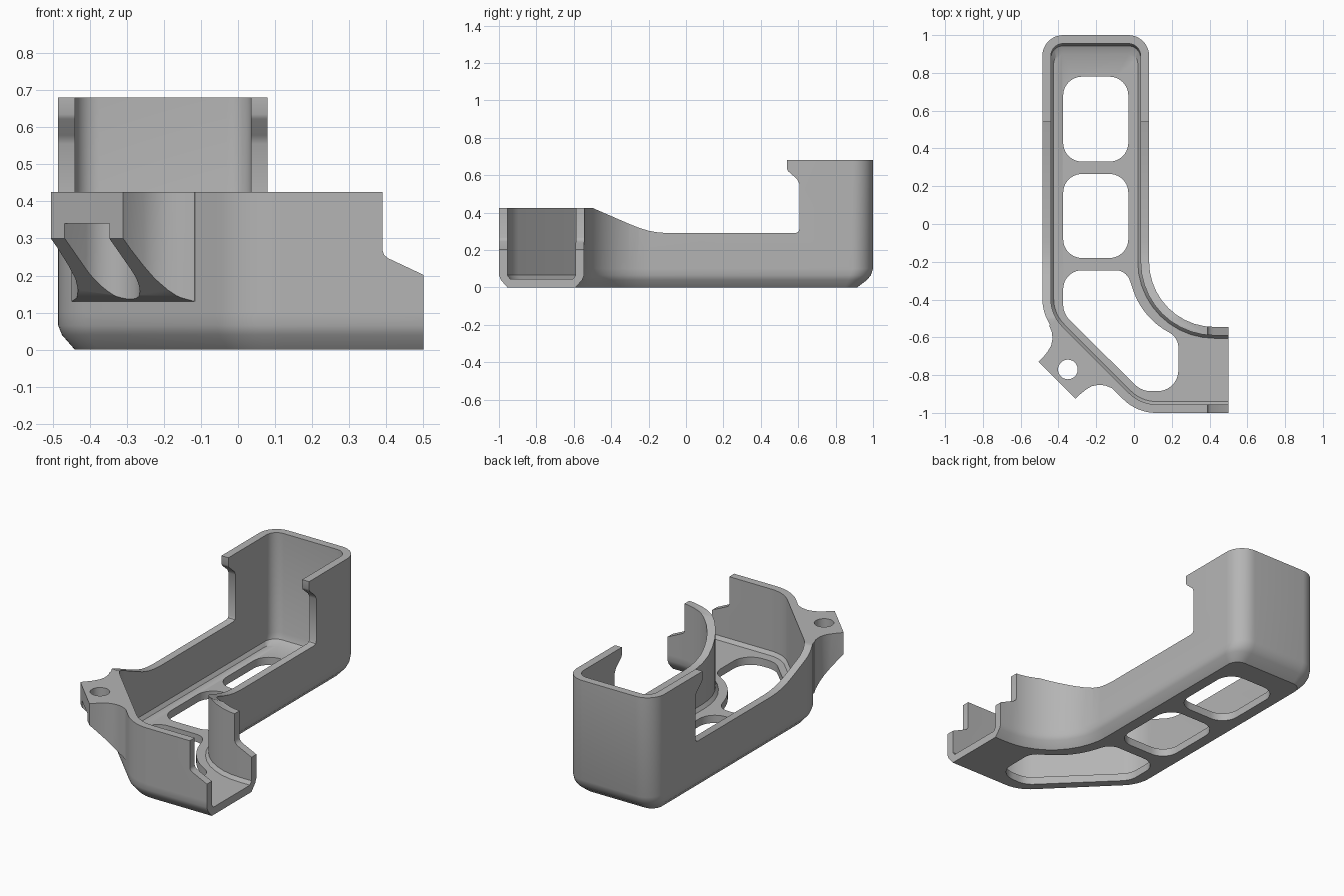
import bpy, bmesh, math
from mathutils import Vector

if "Cube" in bpy.data.objects:
    bpy.data.objects.remove(bpy.data.objects["Cube"])

ROOT2 = math.sqrt(2)
WALL = 0.045

grey = bpy.data.materials.new("matte grey")
grey.use_nodes = True
grey.diffuse_color = (0.46, 0.46, 0.46, 1)
grey.node_tree.nodes["Principled BSDF"].inputs["Base Color"].default_value = grey.diffuse_color


def rounded(corners, steps=10):
    """Polygon with each (x, y, radius) corner replaced by an arc."""
    out = []
    for i, (x, y, r) in enumerate(corners):
        p = Vector((x, y))
        if r <= 0:
            out.append(p)
            continue
        a = (Vector(corners[i - 1][:2]) - p).normalized()
        b = (Vector(corners[(i + 1) % len(corners)][:2]) - p).normalized()
        half = a.angle(b) / 2
        centre = p + (a + b).normalized() * r / math.sin(half)
        start = p + a * r / math.tan(half) - centre
        sweep = math.pi - 2 * half
        if a.x * b.y - a.y * b.x > 0:
            sweep = -sweep
        first = math.atan2(start.y, start.x)
        for k in range(steps + 1):
            angle = first + sweep * k / steps
            out.append(centre + Vector((math.cos(angle), math.sin(angle))) * r)
    return out


def loft(name, rings):
    """Closed solid through rings of 3D points."""
    bm = bmesh.new()
    rows = [[bm.verts.new(p) for p in ring] for ring in rings]
    n = len(rows[0])
    for low, high in zip(rows, rows[1:]):
        for i in range(n):
            j = (i + 1) % n
            bm.faces.new((low[i], low[j], high[j], high[i]))
    bm.faces.new(rows[0][::-1])
    bm.faces.new(rows[-1])
    bmesh.ops.recalc_face_normals(bm, faces=bm.faces)
    mesh = bpy.data.meshes.new(name)
    bm.to_mesh(mesh)
    bm.free()
    mesh.materials.append(grey)
    obj = bpy.data.objects.new(name, mesh)
    bpy.context.collection.objects.link(obj)
    return obj


def prism(name, pts, low, high, place):
    return loft(name, [[place(p[0], p[1], t) for p in pts] for t in (low, high)])


def combine(target, tool, operation="DIFFERENCE"):
    tool.hide_render = True
    mod = target.modifiers.new(tool.name, "BOOLEAN")
    mod.operation, mod.solver, mod.object = operation, "EXACT", tool
    bpy.context.view_layer.update()
    graph = bpy.context.evaluated_depsgraph_get()
    mesh = bpy.data.meshes.new_from_object(target.evaluated_get(graph))
    target.modifiers.clear()
    target.data = mesh
    bpy.data.objects.remove(tool)


def along_x(y, z, t):
    return (t, y, z)


def along_y(x, z, t):
    return (x, t, z)


def along_z(x, y, t):
    return (x, y, t)


# Ear frame: u points out of the diagonal wall, v runs along it
def ear_plan(u, v, t):
    return ((v - u) / ROOT2, (-u - v) / ROOT2, t)


def ear_side(u, z, t):
    return ear_plan(u, t, z)


def outline(d, back, end):
    """Tray footprint inset by d, with an extra inset at the back."""
    left, right, top, front = -0.485 + d, 0.08 - d, 1 - d - back, -1 + d
    diagonal = -0.985 + d * ROOT2
    return rounded([
        (left, top, 0.11 - d), (right, top, 0.11 - d),
        (right, -0.545 - d, 0.345 + d), (end, -0.545 - d, 0),
        (end, front, 0), (diagonal - front, front, 0.25 - d),
        (left, diagonal - left, 0.25 - d)])


def tray_solid(name, layers, end):
    return loft(name, [[(p.x, p.y, z) for p in outline(d, back, end)]
                       for d, back, z in layers])


# Outer body with a chamfered base
tray = tray_solid("tray", [(0.045, 0.04, 0), (0.01, 0.022, 0.04),
                           (0, 0.012, 0.065), (0, 0, 0.1), (0, 0, 0.68)], 0.5)

# Mounting ear with flared root, sloping underside and screw-head slot
HOLE_U, HOLE_V = 0.792, 0.297
side = [(0.66, 0.24), (0.697, 0.235), (0.712, 0.2), (0.735, 0.172),
        (0.765, 0.152), (0.80, 0.143), (0.845, 0.138), (0.873, 0.138)]
plan = [(u, HOLE_V + w) for u, w in side] + [(u, HOLE_V - w) for u, w in side[::-1]]
ear = prism("ear", plan, 0.1, 0.46, ear_plan)
combine(ear, prism("ear_slope", [(0.6, 0.05), (0.6, 0.125), (0.697, 0.13),
                                 (0.72, 0.145), (0.873, 0.3), (0.95, 0.37),
                                 (0.95, 0.05)], -0.2, 0.8, ear_side))
SLOT = 0.085
slot = rounded([(HOLE_U - SLOT, HOLE_V - SLOT, SLOT * 0.99), (0.95, HOLE_V - SLOT, 0),
                (0.95, HOLE_V + SLOT, 0), (HOLE_U - SLOT, HOLE_V + SLOT, SLOT * 0.99)])
combine(ear, prism("ear_slot", slot, 0, 0.34, ear_plan))
circle = [(HOLE_U + 0.052 * math.cos(k * math.tau / 32),
           HOLE_V + 0.052 * math.sin(k * math.tau / 32)) for k in range(32)]
combine(ear, prism("ear_hole", circle, 0, 0.6, ear_plan))
combine(tray, ear, "UNION")

# Hollow interior, open at the right-hand front end
combine(tray, tray_solid("cavity", [(0.06, 0.04, 0.045), (WALL, 0.012, 0.065),
                                    (WALL, 0, 0.1), (WALL, 0, 0.8)], 0.7))

# Side rim: high front, curved dip, low middle, tall hooked back
rim = [(-1.2, 0.425), (-0.5, 0.425), (-0.3, 0.338), (-0.25, 0.318), (-0.2, 0.303),
       (-0.15, 0.294), (-0.09, 0.29), (0.585, 0.29), (0.6, 0.296), (0.606, 0.31),
       (0.606, 0.555), (0.595, 0.578), (0.545, 0.622), (0.54, 0.635),
       (0.54, 0.9), (-1.2, 0.9)]
combine(tray, prism("rim_cut", rim, -1, 1, along_x))

# Stepped, sloping end of the spout
step = [(0.39, 0.9), (0.39, 0.267), (0.394, 0.256), (0.404, 0.247),
        (0.6, 0.155), (0.6, 0.9)]
combine(tray, prism("end_cut", step, -1.2, 0, along_y))

# Floor openings
for y0, y1 in ((0.33, 0.78), (-0.18, 0.265)):
    opening = [(-0.375, y1, 0.1), (-0.03, y1, 0.1), (-0.03, y0, 0.1), (-0.375, y0, 0.1)]
    combine(tray, prism("opening", rounded(opening), -0.1, 0.15, along_z))
bend = [(-0.375, -0.245, 0.1), (-0.04, -0.245, 0.08), (0.045, -0.5, 0.4),
        (0.235, -0.6, 0.09), (0.235, -0.885, 0.11), (0.04, -0.885, 0.12),
        (-0.375, -0.475, 0.12)]
combine(tray, prism("bend_opening", rounded(bend), -0.1, 0.15, along_z))

# Smooth curves, crisp edges
bpy.ops.object.select_all(action="DESELECT")
tray.select_set(True)
bpy.context.view_layer.objects.active = tray
bpy.ops.object.shade_smooth_by_angle(angle=math.radians(30))
